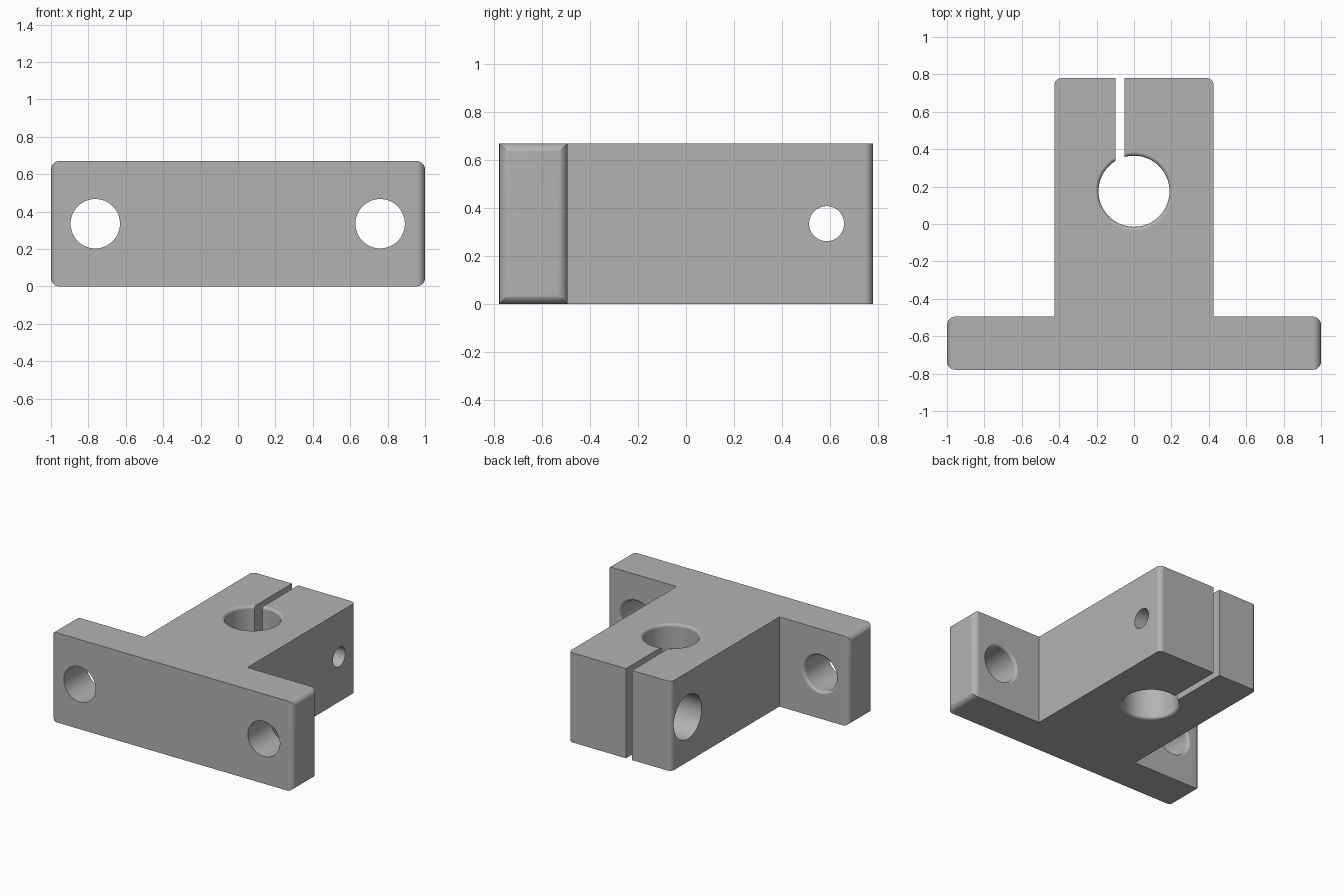
import bpy, bmesh, math
from mathutils import Matrix, Vector

cube = bpy.data.objects.get("Cube")
if cube:
    bpy.data.objects.remove(cube, do_unlink=True)

HEIGHT = 0.67
MID = HEIGHT / 2
FRONT, FLANGE_BACK, BACK = -0.78, -0.495, 0.78
STEM = 0.425

grey = bpy.data.materials.new("machined grey")
grey.use_nodes = True
grey.diffuse_color = (0.45, 0.45, 0.45, 1)
grey.node_tree.nodes["Principled BSDF"].inputs["Base Color"].default_value = grey.diffuse_color


def make_object(name, bm):
    bmesh.ops.recalc_face_normals(bm, faces=bm.faces)
    mesh = bpy.data.meshes.new(name)
    bm.to_mesh(mesh)
    bm.free()
    mesh.materials.append(grey)
    obj = bpy.data.objects.new(name, mesh)
    bpy.context.collection.objects.link(obj)
    return obj


def round_edges(bm, test, radius):
    edges = [e for e in bm.edges if test(*[v.co for v in e.verts])]
    bmesh.ops.bevel(bm, geom=edges, offset=radius, segments=6, profile=0.5, affect='EDGES')


def fillet(radius, r, end, sign):
    """Profile points flaring a bore of the given radius out to its end."""
    steps = [i * math.pi / 12 for i in range(7)]
    return [(radius + r * (1 - math.cos(a)), end + sign * r * (math.sin(a) - 1)) for a in steps]


def bore_cutter(name, profile, origin, axis):
    """Revolve (radius, distance) points about an axis into a closed cutter."""
    bm = bmesh.new()
    profile = [(0, profile[0][1])] + profile + [(0, profile[-1][1])]
    verts = [bm.verts.new((r, 0, d)) for r, d in profile]
    edges = [bm.edges.new(pair) for pair in zip(verts, verts[1:])]
    bmesh.ops.spin(bm, geom=verts + edges, cent=(0, 0, 0), axis=(0, 0, 1),
                   angle=math.tau, steps=64, use_merge=True)
    bmesh.ops.remove_doubles(bm, verts=bm.verts, dist=1e-5)
    turn = Vector((0, 0, 1)).rotation_difference(Vector(axis)).to_matrix().to_4x4()
    bm.transform(Matrix.Translation(origin) @ turn)
    return make_object(name, bm)


# T-shaped body: flange across the front, clamp stem to the back
bm = bmesh.new()
half = [(1, FRONT), (1, FLANGE_BACK), (STEM, FLANGE_BACK), (STEM, BACK)]
outline = half + [(-x, y) for x, y in reversed(half)]
base = bm.faces.new([bm.verts.new((x, y, 0)) for x, y in outline])
top = bmesh.ops.extrude_face_region(bm, geom=[base])["geom"]
bmesh.ops.translate(bm, vec=(0, 0, HEIGHT),
                    verts=[v for v in top if isinstance(v, bmesh.types.BMVert)])
round_edges(bm, lambda a, b: abs(a.x) > 0.99 and abs(a.x - b.x) < 0.01, 0.045)
round_edges(bm, lambda a, b: a.y > 0.77 and b.y > 0.77 and abs(a.z - b.z) > 0.5, 0.035)
body = make_object("shaft_support_block", bm)

# Shaft bore, softened at both mouths
r, f = 0.19, 0.02
profile = [(r + f, -0.1)] + fillet(r, f, 0, -1)[::-1] + fillet(r, f, HEIGHT, 1) + [(r + f, HEIGHT + 0.1)]
cutters = [bore_cutter("shaft_bore_cutter", profile, (0, 0.175, 0), (0, 0, 1))]

# Flange bolt holes, softened on the back face
r = 0.132
profile = [(r, -1)] + fillet(r, f, FLANGE_BACK, 1) + [(r + f, FLANGE_BACK + 0.1)]
for side, x in (("right", -0.763), ("left", 0.76)):
    cutters.append(bore_cutter(side + "_bolt_hole_cutter", profile, (x, 0, MID), (0, 1, 0)))

# Clamp screw hole with a deep counterbore on the right side
profile = [(0.165, -0.6), (0.165, -0.18), (0.073, -0.18), (0.073, 0.6)]
cutters.append(bore_cutter("clamp_screw_cutter", profile, (0, 0.587, MID), (1, 0, 0)))

# Clamp slot from the bore to the back
bm = bmesh.new()
bmesh.ops.create_cube(bm, size=1)
bm.transform(Matrix.Translation((-0.075, 0.6, MID)) @ Matrix.Diagonal((0.05, 0.8, 1, 1)))
cutters.append(make_object("clamp_slot_cutter", bm))

for cutter in cutters:
    mod = body.modifiers.new(cutter.name, 'BOOLEAN')
    mod.operation, mod.solver, mod.object = 'DIFFERENCE', 'EXACT', cutter

# Bake the cuts, then drop the cutters
bpy.context.view_layer.update()
graph = bpy.context.evaluated_depsgraph_get()
mesh = bpy.data.meshes.new_from_object(body.evaluated_get(graph))
body.modifiers.clear()
body.data = mesh
for cutter in cutters:
    bpy.data.objects.remove(cutter, do_unlink=True)

# Smooth fillets and bores, crisp machined edges
for obj in bpy.context.selected_objects:
    obj.select_set(False)
body.select_set(True)
bpy.context.view_layer.objects.active = body
bpy.ops.object.shade_smooth_by_angle(angle=math.radians(30))
weighted = body.modifiers.new("weighted_normals", 'WEIGHTED_NORMAL')
weighted.keep_sharp = True
